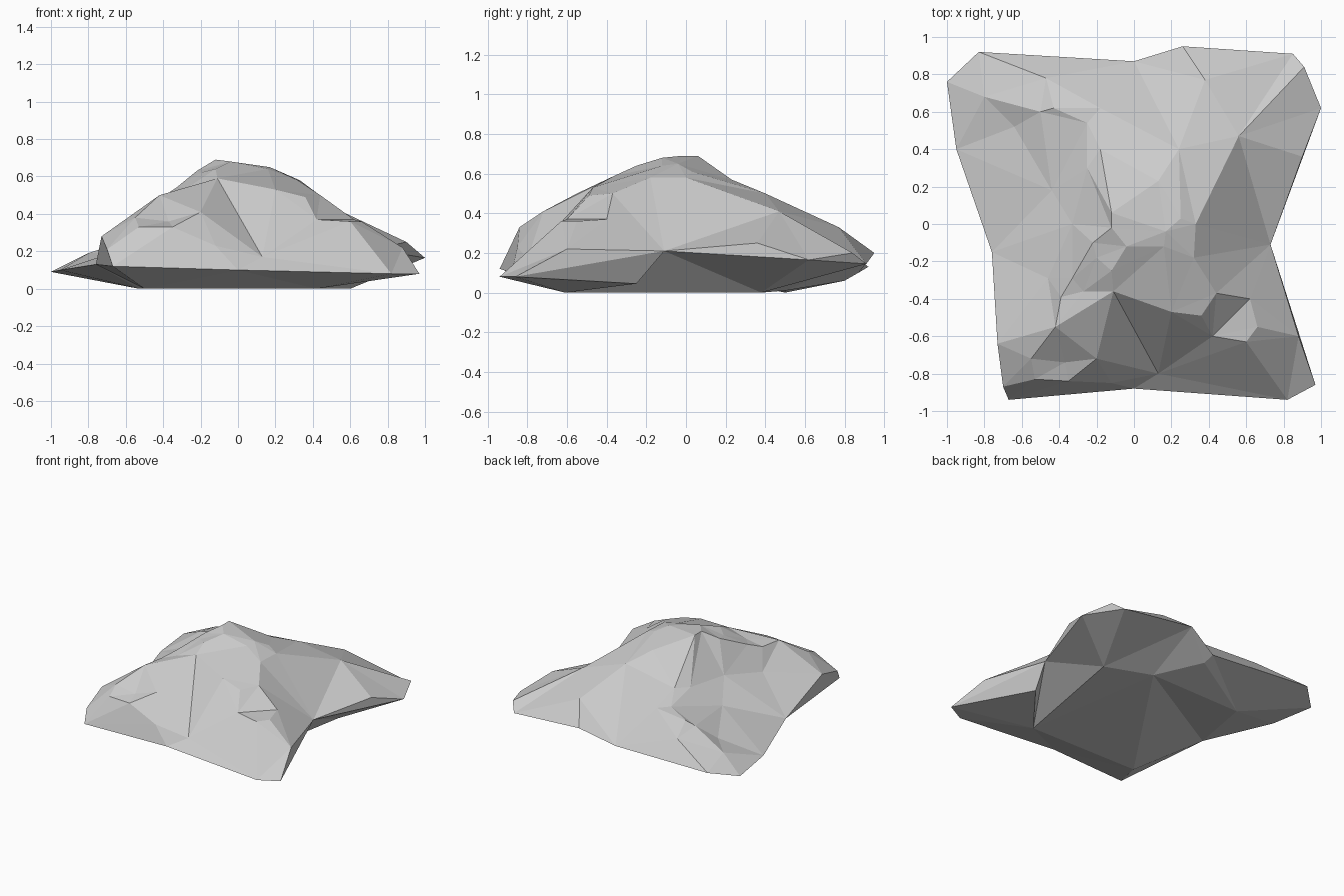
import bpy, bmesh
from mathutils import Vector
from mathutils.geometry import delaunay_2d_cdt

if "Cube" in bpy.data.objects:
    bpy.data.objects.remove(bpy.data.objects["Cube"])

# Widest outline of the boulder, clockwise from the back left corner
rim = [(-1, .76, .09), (-.83, .92, .13), (0, .87, .1), (.26, .95, .2),
       (.85, .91, .145), (.91, .84, .2), (1, .62, .165), (.9, .36, .25),
       (.73, -.11, .21), (.88, -.6, .22), (.97, -.86, .08), (.82, -.94, .08),
       (0, -.88, .1), (-.67, -.94, .12), (-.7, -.87, .21), (-.73, -.64, .28),
       (-.76, -.15, .13), (-.95, .4, .1)]

# Rim points that rise above the underside as upright side facets
raised = [rim[5], rim[7], rim[9], rim[14], rim[15]]

# Summit crag
summit = [(-.12, .06, .69), (-.04, -.12, .68), (-.22, -.1, .63), (-.2, -.18, .62),
          (-.12, -.25, .64), (.17, -.04, .65), (.16, -.12, .64), (.25, .03, .61),
          (.33, 0, .58), (.32, -.18, .58), (-.33, 0, .41)]

# Broken ledge at the front right: wall top, then floor
wall = [(.44, -.37, .5), (.36, -.49, .49)]
floor = [(.42, -.6, .37), (.6, -.63, .36), (.66, -.55, .36), (.62, -.4, .37)]

# Front brow, front spur and left shoulder
brow = [(-.42, -.55, .5), (-.11, -.36, .59), (.2, -.47, .53), wall[1]]
spur = [(-.2, -.72, .41), brow[1], (.13, -.8, .17)]
shoulder = [(-.33, -.29, .54), (-.39, -.39, .5), (-.27, -.36, .54), (-.46, -.29, .36),
            (-.55, -.72, .38), (-.53, -.83, .33), (-.35, -.84, .33),
            (-.37, -.74, .36), (-.12, -.85, .23)]

# Cliff line falling from the summit round the left gully
gully = [(-.12, -.02, .69), (-.25, .3, .41), (-.18, .4, .42), (-.25, .54, .35),
         (-.44, .18, .27)]

# Back slopes
slopes = [(-.43, .62, .32), (.13, .23, .57), (.24, .4, .5), (.56, .47, .41),
          (.38, .77, .33), (-.18, .62, .35), (-.47, .78, .25), (-.5, .6, .29),
          (-.64, .52, .2), (-.8, .68, .19)]

# Flat footing, with the crease along its right side
footing = [(-.5, -.6, 0), (-.53, .5, 0), (.24, .5, .01), (.7, -.25, .045), (.02, .8, .06)]
keel = [(.42, -.61, 0), (.6, .38, 0)]


def add_shell(bm, outline, inner, chains=()):
    """Triangulate an outline with inner points, keeping chains as creases."""
    pts = list(dict.fromkeys(outline + inner + [p for c in chains for p in c]))
    loop = list(range(len(outline)))[::-1]
    creases = [(pts.index(a), pts.index(b)) for c in chains for a, b in zip(c, c[1:])]
    co, _, faces, origin, _, _ = delaunay_2d_cdt(
        [Vector(p[:2]) for p in pts], creases, [loop], 1, 1e-5)
    verts = [bm.verts.new((c.x, c.y, pts[o[0]][2] if o else .15))
             for c, o in zip(co, origin)]
    for f in faces:
        bm.faces.new([verts[i] for i in f])


bm = bmesh.new()
add_shell(bm, rim, summit + shoulder + slopes,
          [wall + floor + wall[:1], brow, spur, gully])
add_shell(bm, [p for p in rim if p not in raised], footing, [keel])
bmesh.ops.remove_doubles(bm, verts=bm.verts, dist=1e-4)
# Close the upright side facets
bmesh.ops.holes_fill(bm, edges=[e for e in bm.edges if e.is_boundary], sides=0)
bmesh.ops.triangulate(bm, faces=bm.faces)
bmesh.ops.recalc_face_normals(bm, faces=bm.faces)
mesh = bpy.data.meshes.new("boulder")
bm.to_mesh(mesh)
bm.free()
bpy.context.collection.objects.link(bpy.data.objects.new("boulder", mesh))
